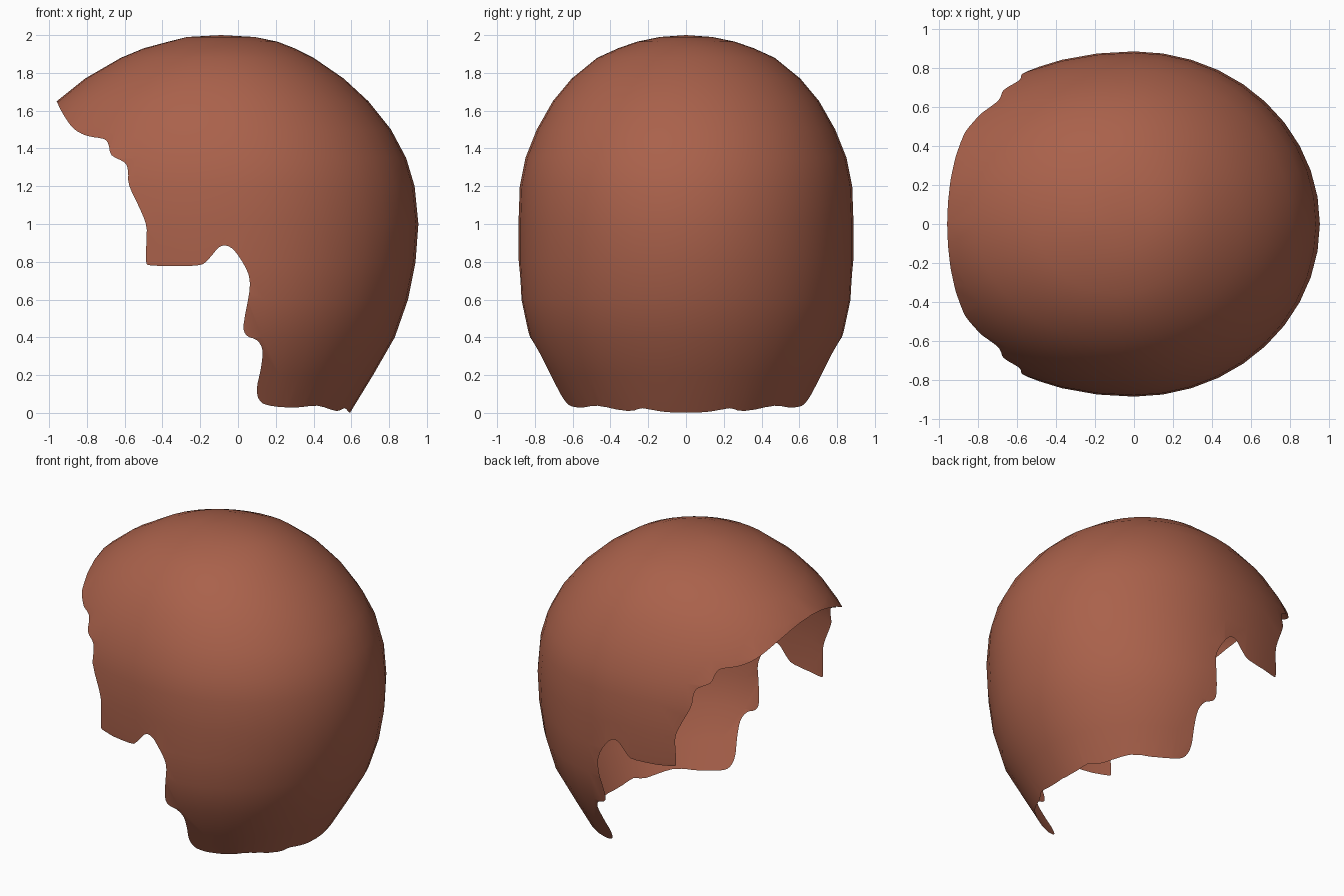
import bpy, bmesh, math
from mathutils import Vector

if "Cube" in bpy.data.objects:
    bpy.data.objects.remove(bpy.data.objects["Cube"])

hair_mat = bpy.data.materials.new("reddish brown")
hair_mat.diffuse_color = (0.40, 0.12, 0.07, 1)
hair_mat.use_nodes = True
hair_mat.node_tree.nodes["Principled BSDF"].inputs["Base Color"].default_value = hair_mat.diffuse_color
SEG = 40

# Horizontal slices of the hair volume: height, front x, back x, half width
slices = [
    (1.99, -.27, .09, .14), (1.965, -.37, .21, .26), (1.93, -.5, .30, .36),
    (1.88, -.62, .40, .47), (1.77, -.81, .56, .605), (1.65, -.96, .69, .705),
    (1.5, -1.08, .81, .79), (1.35, -1.16, .89, .85), (1.2, -1.2, .935, .88),
    (1.0, -1.2, .955, .887), (.8, -1.18, .94, .887), (.6, -1.1, .90, .875),
    (.4, -1.0, .83, .83), (.2, -.8, .715, .725), (.02, -.65, .605, .63),
    (-.1, -.5, .53, .56)]

# Hairline seen from the side: fringe, temple, ear notch, sideburn, nape
hairline = [
    (-.99, 1.72), (-.96, 1.65), (-.925, 1.58), (-.87, 1.505), (-.80, 1.467),
    (-.71, 1.45), (-.685, 1.42), (-.67, 1.365), (-.60, 1.325), (-.582, 1.28),
    (-.575, 1.2), (-.51, 1.06), (-.483, .97), (-.487, .81), (-.45, .78),
    (-.22, .78), (-.16, .81), (-.10, .877), (-.05, .882), (0, .835),
    (.055, .735), (.06, .64), (.03, .47), (.045, .41), (.10, .385),
    (.13, .33), (.12, .23), (.10, .13), (.115, .065), (.17, .038),
    (.30, .028), (.42, .038), (.52, .01), (.565, .025), (.59, .002), (.625, .015)]


def make_object(name, bm):
    bmesh.ops.recalc_face_normals(bm, faces=bm.faces)
    me = bpy.data.meshes.new(name)
    bm.to_mesh(me)
    bm.free()
    ob = bpy.data.objects.new(name, me)
    bpy.context.collection.objects.link(ob)
    me.materials.append(hair_mat)
    me.materials.append(hair_mat)
    return ob


def smooth_path(pts, steps=3):
    out = []
    for i in range(len(pts) - 1):
        p0, p1, p2, p3 = (Vector(pts[min(max(j, 0), len(pts) - 1)])
                          for j in range(i - 1, i + 3))
        for s in range(steps):
            t = s / steps
            out.append(.5 * (2 * p1 + (p2 - p0) * t + (2 * p0 - 5 * p1 + 4 * p2 - p3) * t * t
                             + (3 * p1 - p0 - 3 * p2 + p3) * t ** 3))
    return out + [Vector(pts[-1])]


# Full rounded hair volume
bm = bmesh.new()
rings = []
for z, xf, xb, w in slices:
    cx = -.09 * max(0, min(1, (z - 1.3) / .7))
    ring = []
    for k in range(SEG):
        a = 2 * math.pi * k / SEG
        c = math.cos(a)
        reach = (xb - cx) if c > 0 else (cx - xf)
        ring.append(bm.verts.new((cx + reach * c, w * math.sin(a), z)))
    rings.append(ring)
top = bm.verts.new((-.09, 0, 2.0))
for k in range(SEG):
    n = (k + 1) % SEG
    bm.faces.new((top, rings[0][k], rings[0][n]))
    for r, s in zip(rings, rings[1:]):
        bm.faces.new((r[k], s[k], s[n], r[n]))
bm.faces.new(rings[-1])
for f in bm.faces:
    f.smooth = True
hair = make_object("hair", bm)

# Hairline cutter, its faces marked with slot 1
bm = bmesh.new()
outline = smooth_path(hairline) + [Vector(p) for p in
                                   ((1.3, .015), (1.3, 2.3), (-1.4, 2.3), (-1.4, 1.9))]
face = bm.faces.new([bm.verts.new((p.x, -1.2, p.y)) for p in outline])
ext = bmesh.ops.extrude_face_region(bm, geom=[face], use_keep_orig=True)
bmesh.ops.translate(bm, vec=(0, 2.4, 0),
                    verts=[v for v in ext["geom"] if isinstance(v, bmesh.types.BMVert)])
for f in bm.faces:
    f.material_index = 1
cutter = make_object("hairline_cutter", bm)
cutter.hide_render = True

# Trim the volume to the hairline
mod = hair.modifiers.new("trim", 'BOOLEAN')
mod.operation = 'INTERSECT'
mod.solver = 'EXACT'
mod.object = cutter
bpy.context.view_layer.objects.active = hair
hair.select_set(True)
bpy.ops.object.modifier_apply(modifier=mod.name)
bpy.data.objects.remove(cutter, do_unlink=True)

# Remove the cut faces to leave an open shell
bm = bmesh.new()
bm.from_mesh(hair.data)
bmesh.ops.delete(bm, geom=[f for f in bm.faces if f.material_index == 1], context='FACES')
bm.to_mesh(hair.data)
bm.free()
hair.data.materials.pop(index=1)
